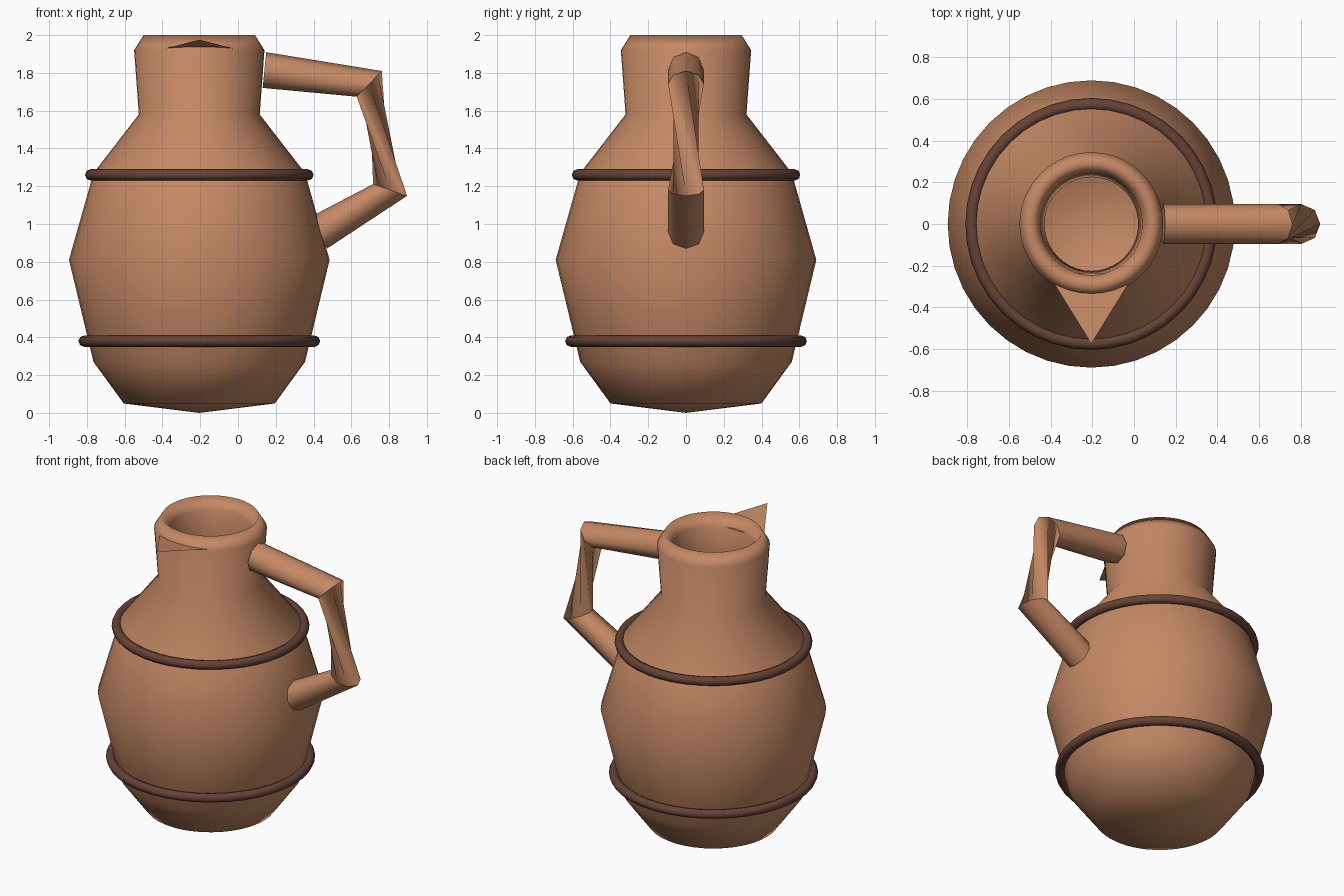
import bpy
import bmesh
import math
from mathutils import Vector

cube = bpy.data.objects.get("Cube")
if cube:
    bpy.data.objects.remove(cube, do_unlink=True)

AXIS_X = -0.205  # the jug body sits off centre to balance the handle


def make_material(name, rgb):
    mat = bpy.data.materials.new(name)
    mat.use_nodes = True
    color = (*rgb, 1.0)
    mat.diffuse_color = color
    bsdf = mat.node_tree.nodes["Principled BSDF"]
    bsdf.inputs["Base Color"].default_value = color
    bsdf.inputs["Roughness"].default_value = 0.8
    return mat


def add_object(name, bm, mat, sharp_angle):
    mesh = bpy.data.meshes.new(name)
    bm.to_mesh(mesh)
    bm.free()
    obj = bpy.data.objects.new(name, mesh)
    bpy.context.collection.objects.link(obj)
    mesh.materials.append(mat)
    bpy.ops.object.select_all(action='DESELECT')
    obj.select_set(True)
    bpy.context.view_layer.objects.active = obj
    bpy.ops.object.shade_smooth_by_angle(angle=math.radians(sharp_angle))
    return obj


def lathe(name, profile, mat, steps, closed=False):
    """Revolve an (r, z) profile around the jug axis."""
    bm = bmesh.new()
    verts = [bm.verts.new((r, 0, z)) for r, z in profile]
    pairs = list(zip(verts, verts[1:]))
    if closed:
        pairs.append((verts[-1], verts[0]))
    edges = [bm.edges.new(p) for p in pairs]
    bmesh.ops.spin(bm, geom=verts + edges, cent=(0, 0, 0), axis=(0, 0, 1),
                   angle=math.tau, steps=steps)
    bmesh.ops.remove_doubles(bm, verts=bm.verts, dist=0.0005)
    bmesh.ops.recalc_face_normals(bm, faces=bm.faces)
    obj = add_object(name, bm, mat, 180)
    obj.location.x = AXIS_X
    return obj


clay = make_material("terracotta", (0.56, 0.25, 0.13))
dark_clay = make_material("dark_clay", (0.13, 0.055, 0.038))

# Hollow body: outer wall, rounded rim, then the inner wall down to the floor
outer = [(0, 0), (0.40, 0.05), (0.56, 0.27), (0.69, 0.81),
         (0.56, 1.27), (0.32, 1.58), (0.345, 1.92), (0.295, 2.0)]
inner = [(0.245, 1.92), (0.225, 1.56), (0.46, 1.23), (0.59, 0.81),
         (0.46, 0.3), (0.35, 0.14), (0, 0.1)]
lathe("jug_body", outer + inner, clay, 40)

# Raised bands around the belly
for name, radius, z in (("lower_band", 0.61, 0.38), ("upper_band", 0.575, 1.26)):
    ring = [(radius + 0.03 * math.cos(a), z + 0.03 * math.sin(a))
            for a in (math.tau * k / 8 for k in range(8))]
    lathe(name, ring, dark_clay, 40, closed=True)

# Handle: octagonal tube through four rings, with a twisted grip
SIDES = 8
RADIUS = 0.095
rings = [  # centre x, centre z, outward direction x and z, twist in sides
    (0.14, 1.815, 0.1, 1.0, 0),
    (0.695, 1.742, 0.7, 0.72, 0),
    (0.805, 1.18, 0.95, -0.33, 3),
    (0.42, 0.95, 0.55, -0.84, 3),
]
bm = bmesh.new()
loops = []
for x, z, dx, dz, twist in rings:
    out = Vector((dx, 0, dz)).normalized()
    side = Vector((0, 1, 0))
    loop = []
    for k in range(SIDES):
        a = math.tau * (k + twist) / SIDES
        offset = out * math.cos(a) + side * math.sin(a)
        loop.append(bm.verts.new(Vector((x, 0, z)) + RADIUS * offset))
    loops.append(loop)
for first, second in zip(loops, loops[1:]):
    for k in range(SIDES):
        n = (k + 1) % SIDES
        bm.faces.new((first[k], first[n], second[n], second[k]))
bm.faces.new(loops[0])
bm.faces.new(loops[-1])
bmesh.ops.recalc_face_normals(bm, faces=bm.faces)
add_object("handle", bm, clay, 60)

# Pouring spout: a thin triangular lip rising forward from the rim
bm = bmesh.new()
corners = [(-0.21, -0.235, 1.922), (0, -0.575, 1.975), (0.21, -0.235, 1.922)]
bm.faces.new([bm.verts.new(c) for c in corners])
bmesh.ops.recalc_face_normals(bm, faces=bm.faces)
for face in bm.faces:
    if face.normal.z < 0:
        face.normal_flip()
spout = add_object("spout", bm, clay, 30)
spout.location.x = AXIS_X
